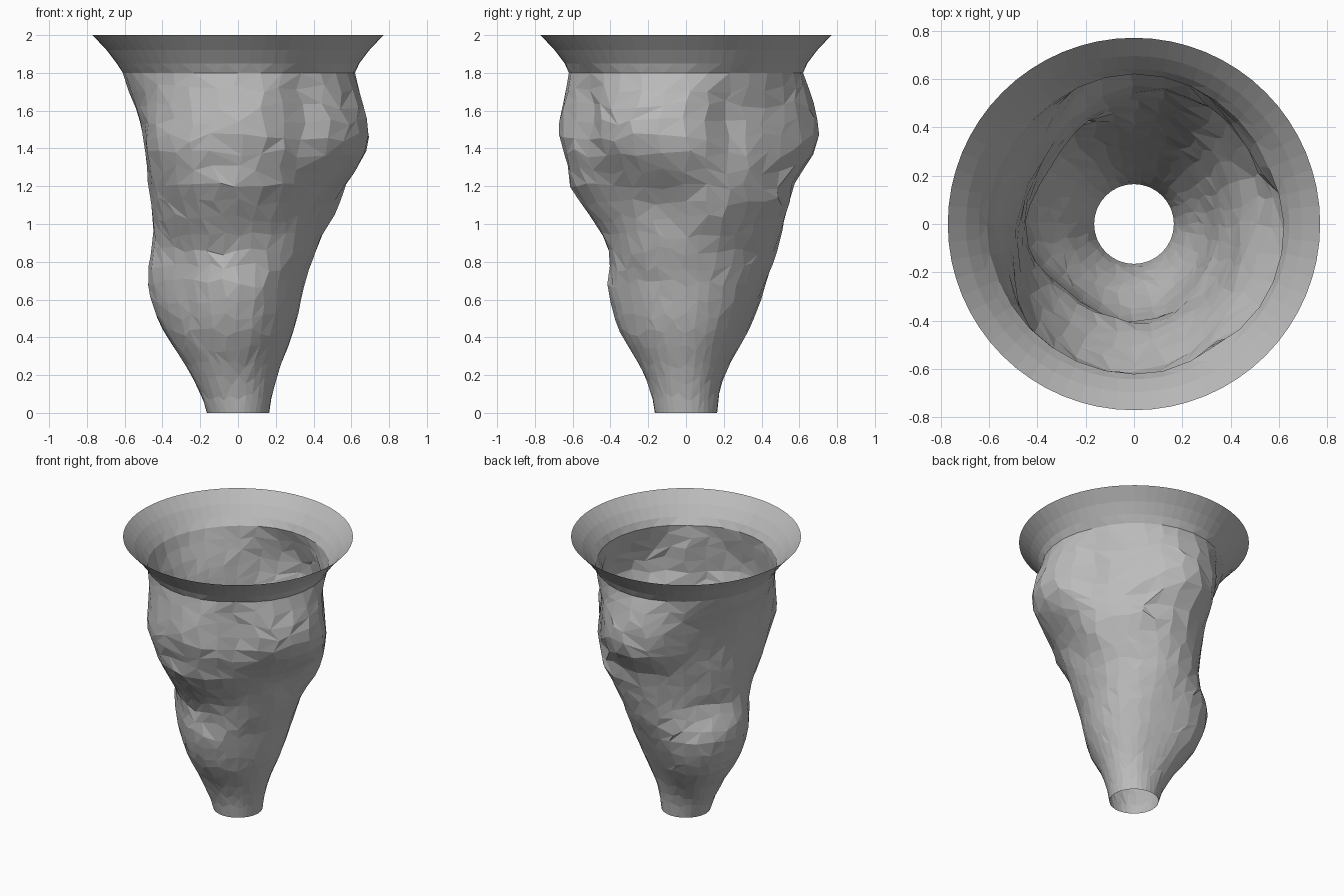
import bpy, bmesh, math, random
from mathutils import Vector

random.seed(4)
if "Cube" in bpy.data.objects:
    bpy.data.objects.remove(bpy.data.objects["Cube"], do_unlink=True)

# Single stone colour
stone = bpy.data.materials.new("grey_stone")
stone.use_nodes = True
GREY = (0.5, 0.5, 0.5, 1)
stone.diffuse_color = GREY
stone.node_tree.nodes["Principled BSDF"].inputs["Base Color"].default_value = GREY

SIDES = 32
RINGS = 21
NECK_Z = 1.8

# Radius (hundredths) by height, in eight directions counter-clockwise from +x
HEIGHTS = [0, .2, .45, .7, .85, 1, 1.2, 1.4, 1.6, 1.8]
PROFILES = [
    [16.5, 21, 30, 35.5, 41, 47, 58, 69, 67, 62],
    [16.5, 20, 30, 39, 44, 51, 58, 59, 58, 61],
    [16.5, 20, 31, 42, 48, 52, 57, 69, 69, 62],
    [16.5, 24, 42, 49, 45, 44, 46, 49, 54, 60],
    [16.5, 25, 40, 48, 46, 45, 47, 49, 54, 61],
    [16.5, 24, 35, 39, 40, 47, 55, 62, 61, 61],
    [16.5, 22, 36, 42, 41, 48, 61, 67, 66, 62],
    [16.5, 21, 31, 36, 41, 45, 53, 64, 66, 62],
]

# Local swellings and hollows: angle, height, angular width, height width, depth
LUMPS = [
    (21, 1.52, 13, .2, -.075),
    (20, 1.06, 13, .12, .03),
    (348, 1.12, 16, .14, -.04),
    (302, 1.58, 11, .18, -.075),
    (335, 1.5, 16, .2, .025),
    (203, 1.48, 13, .22, -.03),
    (270, 1.33, 28, .06, -.03),
    (265, 1.22, 28, .05, .01),
    (262, .81, 28, .05, -.012),
    (60, 1.13, 16, .05, .025),
    (64, 1.25, 20, .05, -.03),
    (152, .92, 22, .06, -.025),
]


def cubic(a, b, c, d, t):
    return b + t * (c - a + t * (2 * a - 5 * b + 4 * c - d + t * (3 * (b - c) + d - a))) / 2


def along_height(profile, z):
    last = len(HEIGHTS) - 1
    i = max(k for k in range(last) if HEIGHTS[k] <= z)
    t = (z - HEIGHTS[i]) / (HEIGHTS[i + 1] - HEIGHTS[i])
    p = [profile[min(max(i + k, 0), last)] for k in (-1, 0, 1, 2)]
    return cubic(*p, t)


def radius(angle, z):
    sector = math.degrees(angle) % 360 / 45
    i = int(sector)
    p = [along_height(PROFILES[(i + k) % 8], z) for k in (-1, 0, 1, 2)]
    r = cubic(*p, sector - i) / 100
    for centre, height, spread, tall, depth in LUMPS:
        off = (math.degrees(angle) - centre + 180) % 360 - 180
        r += depth * math.exp(-(off / spread) ** 2 - ((z - height) / tall) ** 2)
    return r


def polar(r, angle, z):
    return Vector((r * math.cos(angle), r * math.sin(angle), z))


# Lumpy tapering body with irregular triangular facets, open at both ends
bm = bmesh.new()
rows = []
for j in range(RINGS + 1):
    row = []
    for i in range(SIDES):
        z, angle = NECK_Z * j / RINGS, math.tau * i / SIDES
        r = radius(angle, z)
        if 0 < j < RINGS:
            z += random.uniform(-.025, .025)
            angle += random.uniform(-.05, .05)
            r = radius(angle, z) * random.uniform(.994, 1.006)
        row.append(bm.verts.new(polar(r, angle, z)))
    rows.append(row)
for low, high in zip(rows, rows[1:]):
    for i in range(SIDES):
        k = (i + 1) % SIDES
        a, b, c, d = low[i], low[k], high[k], high[i]
        if random.random() < .5:
            bm.faces.new((a, b, c))
            bm.faces.new((a, c, d))
        else:
            bm.faces.new((a, b, d))
            bm.faces.new((b, c, d))

# Round flared mouth, twice as finely divided as the body
FINE = 2 * SIDES
neck = rows[-1]
rim = [[bm.verts.new(polar(r, math.tau * i / FINE, z)) for i in range(FINE)]
       for r, z in [(.642, 1.85), (.695, 1.92), (.77, 2)]]
for i in range(SIDES):
    k = (i + 1) % SIDES
    start, middle, end = rim[0][2 * i], rim[0][2 * i + 1], rim[0][2 * k]
    bm.faces.new((neck[i], middle, start))
    bm.faces.new((neck[i], neck[k], middle))
    bm.faces.new((neck[k], end, middle))
for low, high in zip(rim, rim[1:]):
    for i in range(FINE):
        k = (i + 1) % FINE
        bm.faces.new((low[i], low[k], high[k], high[i]))

bmesh.ops.recalc_face_normals(bm, faces=bm.faces)
mesh = bpy.data.meshes.new("lumpy_funnel")
bm.to_mesh(mesh)
bm.free()
mesh.materials.append(stone)
bpy.context.collection.objects.link(bpy.data.objects.new("lumpy_funnel", mesh))
